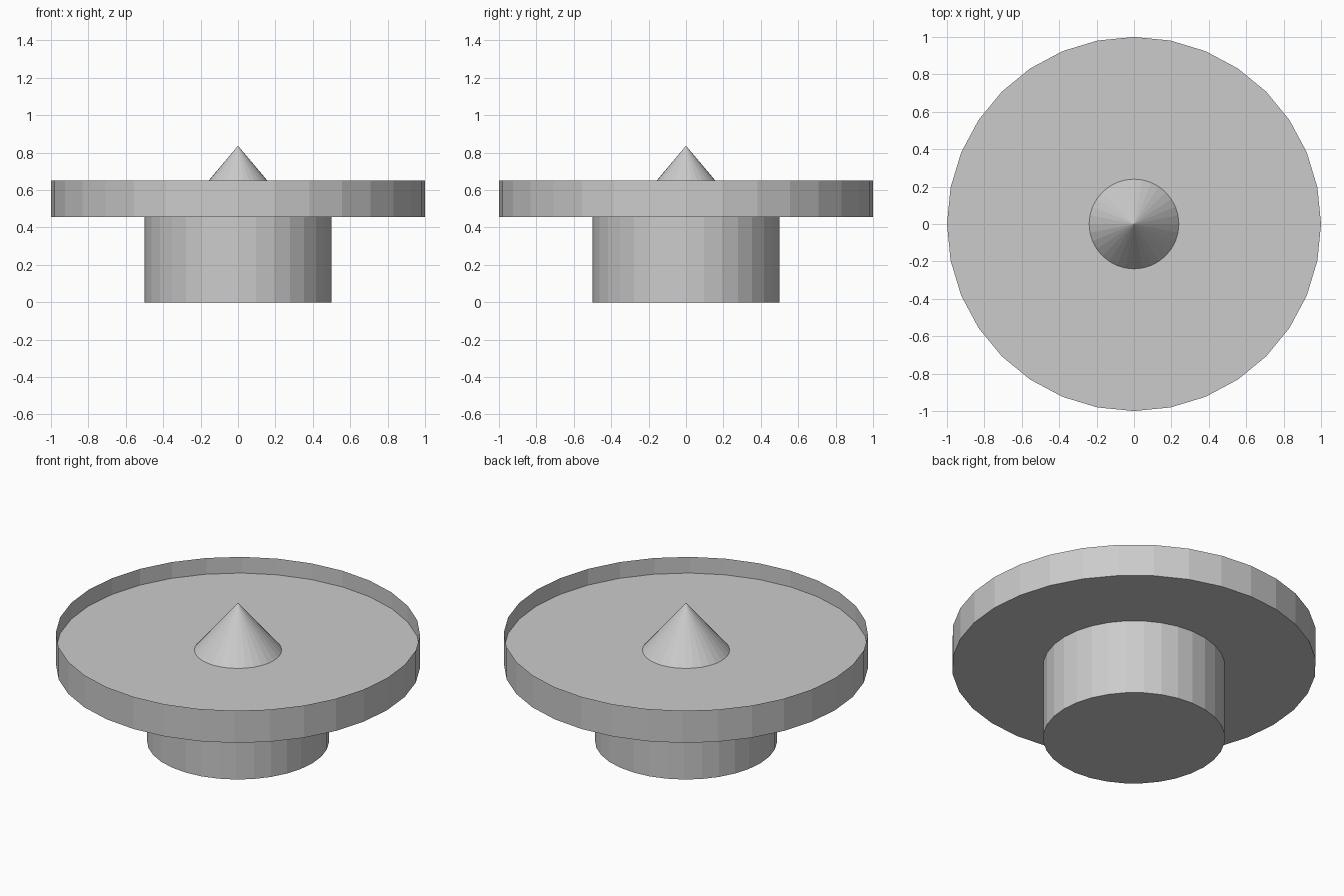
import bpy, bmesh
from math import cos, sin, tau

if "Cube" in bpy.data.objects:
    bpy.data.objects.remove(bpy.data.objects["Cube"])

SIDES = 32


def lathe(name, profile):
    """Revolve (radius, z) points around z; radius 0 makes a single pole vertex."""
    bm = bmesh.new()
    rings = []
    for r, z in profile:
        if r == 0:
            rings.append([bm.verts.new((0, 0, z))])
        else:
            rings.append([bm.verts.new((r * cos(tau * i / SIDES), r * sin(tau * i / SIDES), z))
                          for i in range(SIDES)])
    for a, b in zip(rings, rings[1:]):
        for i in range(SIDES):
            j = (i + 1) % SIDES
            if len(a) == 1:
                bm.faces.new((a[0], b[j], b[i]))
            elif len(b) == 1:
                bm.faces.new((a[i], a[j], b[0]))
            else:
                bm.faces.new((a[i], a[j], b[j], b[i]))
    # Close flat ends
    if len(rings[0]) > 1:
        bm.faces.new(rings[0][::-1])
    mesh = bpy.data.meshes.new(name)
    bm.to_mesh(mesh)
    bm.free()
    obj = bpy.data.objects.new(name, mesh)
    bpy.context.collection.objects.link(obj)
    return obj


FLOOR, RIM, UNDERSIDE = 0.552, 0.65, 0.455

# Round pedestal under the dish
lathe("pedestal", [(0.5, 0), (0.5, UNDERSIDE)])
# Dish underside with its paper-thin rim
lathe("dish_rim", [(1, UNDERSIDE), (1, FLOOR), (1, RIM)])
# Recessed floor inside the rim
lathe("dish_floor", [(1, FLOOR), (0.24, FLOOR)])
# Central pointed cone
lathe("center_cone", [(0.24, FLOOR), (0, 0.837)])
